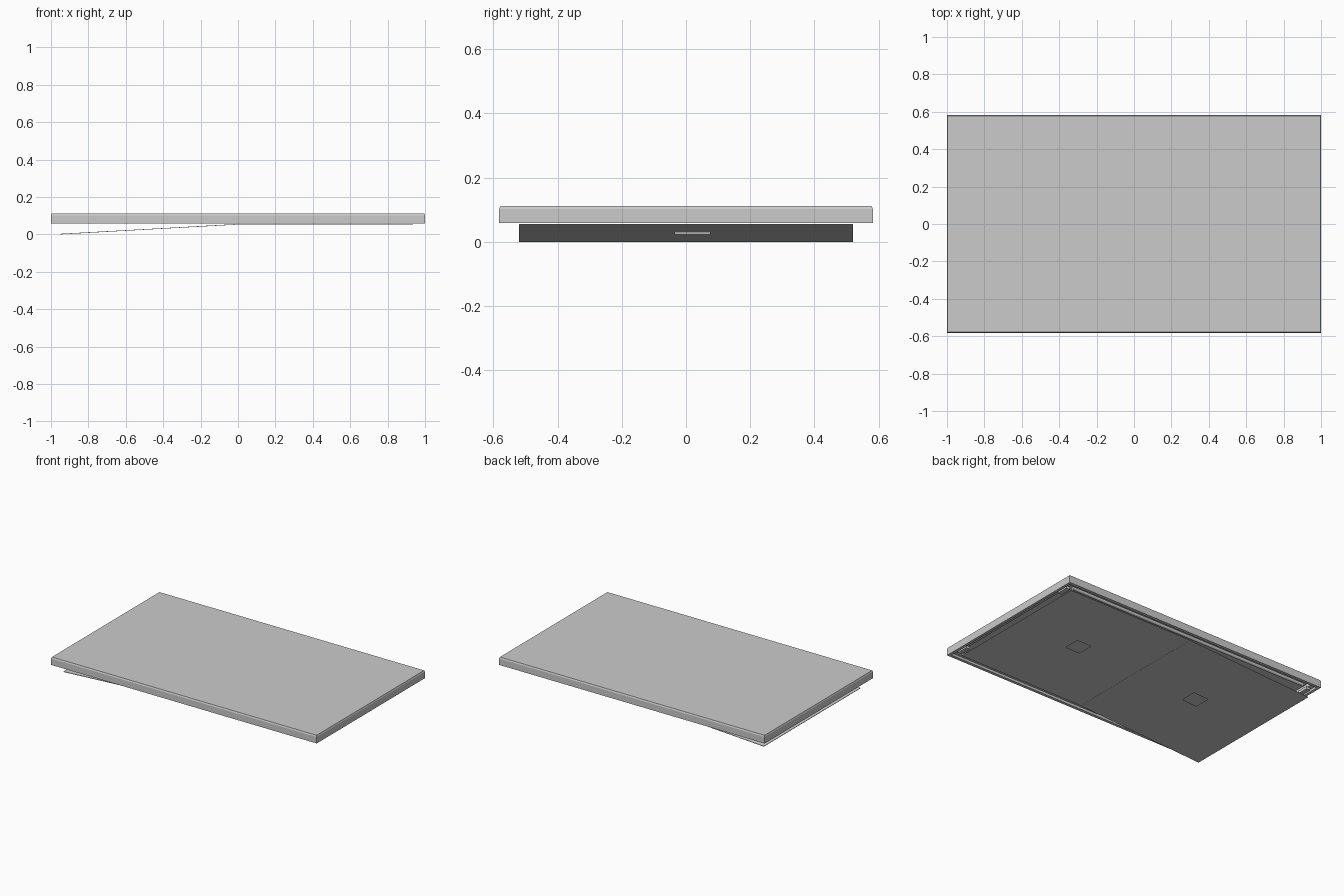
import bpy, math
from mathutils import Vector

if "Cube" in bpy.data.objects:
    bpy.data.objects.remove(bpy.data.objects["Cube"])


def mesh_object(name, verts, faces):
    mesh = bpy.data.meshes.new(name)
    mesh.from_pydata(verts, [], faces)
    mesh.update()
    obj = bpy.data.objects.new(name, mesh)
    bpy.context.collection.objects.link(obj)
    return obj


def rect_loft(name, rings):
    """Skin a stack of centred rectangles (half x, half y, z), capping both ends."""
    verts, faces = [], []
    for hx, hy, z in rings:
        verts += [(-hx, -hy, z), (hx, -hy, z), (hx, hy, z), (-hx, hy, z)]
    for r in range(len(rings) - 1):
        for i in range(4):
            a, b = r * 4 + i, r * 4 + (i + 1) % 4
            faces.append((a, b, b + 4, a + 4))
    n = len(verts)
    faces += [(3, 2, 1, 0), (n - 4, n - 3, n - 2, n - 1)]
    return mesh_object(name, verts, faces)


def holed_panel(name, x0, z0, x1, z1, hole_x, hole_y, half, thick):
    """Thin panel running from (x0,z0) to (x1,z1) with a square finger hole."""
    xs = [x0, hole_x - half, hole_x + half, x1]
    ys = [-0.52, hole_y - half, hole_y + half, 0.52]
    verts = [(x, y, z0 + (z1 - z0) * (x - x0) / (x1 - x0)) for x in xs for y in ys]
    faces = [(i * 4 + j, i * 4 + 4 + j, i * 4 + 5 + j, i * 4 + 1 + j)
             for i in range(3) for j in range(3) if (i, j) != (1, 1)]
    obj = mesh_object(name, verts, faces)
    mod = obj.modifiers.new("thickness", "SOLIDIFY")
    mod.thickness = thick
    mod.offset = 1
    return obj


# Open-bottomed housing: inner ceiling, stepped rim, outer wall, bevelled top
rect_loft("housing", [
    (0.95, 0.53, 0.098), (0.95, 0.545, 0.075), (0.982, 0.562, 0.075),
    (0.982, 0.562, 0.059), (1.0, 0.582, 0.059), (1.0, 0.582, 0.102),
    (0.996, 0.578, 0.112)])

# Two cover panels: one closed, one hinged down
holed_panel("closed_panel", -0.01, 0.053, 0.935, 0.053, 0.46, 0.02, 0.055, 0.003)
holed_panel("lowered_panel", -0.95, 0.0, -0.01, 0.052, -0.47, 0.02, 0.055, 0.003)

# Long rails inside the rim
for name, side in (("front_rail", -1), ("back_rail", 1)):
    bpy.ops.mesh.primitive_cylinder_add(vertices=16, radius=0.011, depth=1.83,
                                        location=(0.01, side * 0.522, 0.071),
                                        rotation=(0, math.pi / 2, 0))
    rail = bpy.context.object
    rail.name = name
    bpy.ops.object.shade_smooth_by_angle()

# Small corner blocks that carry the panels
for sx in (-1, 1):
    for sy in (-1, 1):
        bpy.ops.mesh.primitive_cube_add(size=1, location=(sx * 0.955, sy * 0.475, 0.068))
        block = bpy.context.object
        block.name = "corner_block"
        block.scale = (0.03, 0.08, 0.018)
